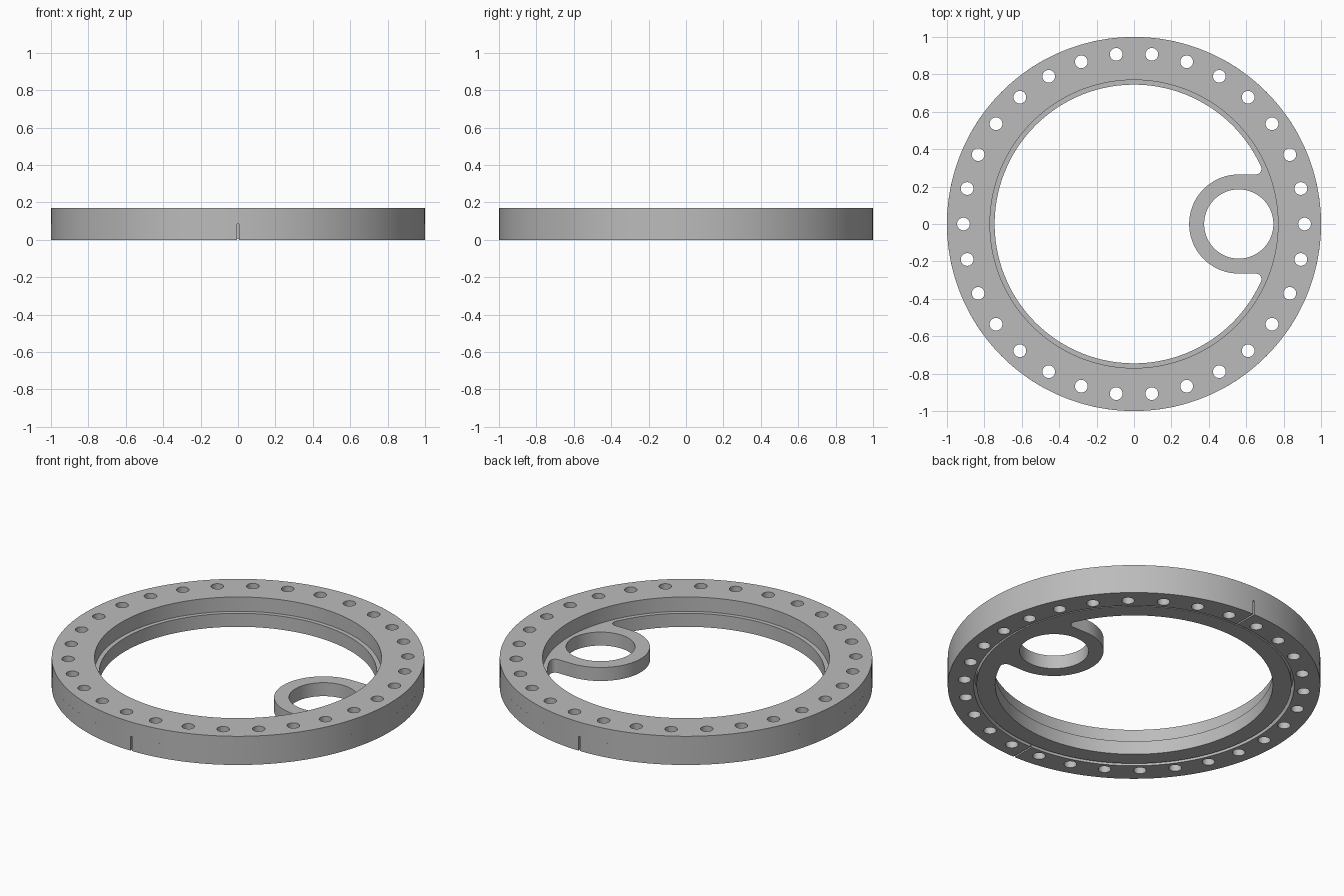
import bpy, bmesh
from math import sin, cos, radians, atan2, sqrt, degrees

cube = bpy.data.objects.get("Cube")
if cube:
    bpy.data.objects.remove(cube)

grey = bpy.data.materials.new("plain grey")
grey.use_nodes = True
colour = (0.5, 0.5, 0.5, 1)
grey.diffuse_color = colour
grey.node_tree.nodes["Principled BSDF"].inputs["Base Color"].default_value = colour


def arc(cx, cy, r, start=0, end=360, steps=160):
    """Points on an arc, angles in degrees; a full circle drops its last point."""
    count = steps if abs(end - start) >= 360 else steps + 1
    angles = [radians(start + (end - start) * i / steps) for i in range(count)]
    return [(cx + r * cos(a), cy + r * sin(a)) for a in angles]


def slab(name, loops, z0, z1):
    """Fill an outline with holes and extrude it upward."""
    bm = bmesh.new()
    edges = []
    for loop in loops:
        verts = [bm.verts.new((x, y, z0)) for x, y in loop]
        edges += [bm.edges.new((verts[i - 1], verts[i])) for i in range(len(verts))]
    bmesh.ops.triangle_fill(bm, edges=edges, use_beauty=True, normal=(0, 0, -1))
    result = bmesh.ops.extrude_face_region(bm, geom=bm.faces[:], use_keep_orig=True)
    top = [g for g in result["geom"] if isinstance(g, bmesh.types.BMVert)]
    bmesh.ops.translate(bm, verts=top, vec=(0, 0, z1 - z0))
    bmesh.ops.recalc_face_normals(bm, faces=bm.faces[:])
    mesh = bpy.data.meshes.new(name)
    bm.to_mesh(mesh)
    bm.free()
    mesh.materials.append(grey)
    ob = bpy.data.objects.new(name, mesh)
    bpy.context.collection.objects.link(ob)
    bpy.ops.object.select_all(action='DESELECT')
    ob.select_set(True)
    bpy.context.view_layer.objects.active = ob
    bpy.ops.object.shade_smooth_by_angle(angle=radians(30))
    return ob


MID, TOP = 0.085, 0.17
INNER = 0.745        # bore of the rotating plate
PITCH = 0.912        # bolt circle


def bolt_holes(first, count):
    return [arc(PITCH * cos(radians(a)), PITCH * sin(radians(a)), 0.034, steps=32)
            for a in range(first, first + 12 * count, 12)]


# Upper retaining ring with thirty bolt holes
slab("upper_ring", [arc(0, 0, 1), arc(0, 0, 0.77)] + bolt_holes(0, 30), MID, TOP)

# Lower spacer ring, split into two halves at the front and back
for name, turn in (("lower_half_ring_left", 0), ("lower_half_ring_right", 180)):
    outline = arc(0, 0, 1, turn - 89.7, turn + 89.7) \
        + arc(0, 0, 0.86, turn + 89.7, turn - 89.7)
    slab(name, [outline] + bolt_holes(turn - 84, 15), 0, MID)

# Rotating plate with a filleted lug around an offset hole
LUG_X, LUG_R, FILLET = 0.56, 0.265, 0.03
fy = LUG_R + FILLET
fx = sqrt((INNER - FILLET) ** 2 - fy ** 2)
touch = degrees(atan2(fy, fx))
bore = arc(0, 0, INNER, touch, 360 - touch)
bore += arc(fx, -fy, FILLET, -touch, 90, 12)[1:]
bore += arc(LUG_X, 0, LUG_R, 270, 90, 64)
bore += arc(fx, fy, FILLET, -90, touch, 12)[:-1]
slab("rotating_plate", [arc(0, 0, 0.845), bore, arc(LUG_X, 0, 0.185, steps=96)],
     0.005, MID)
